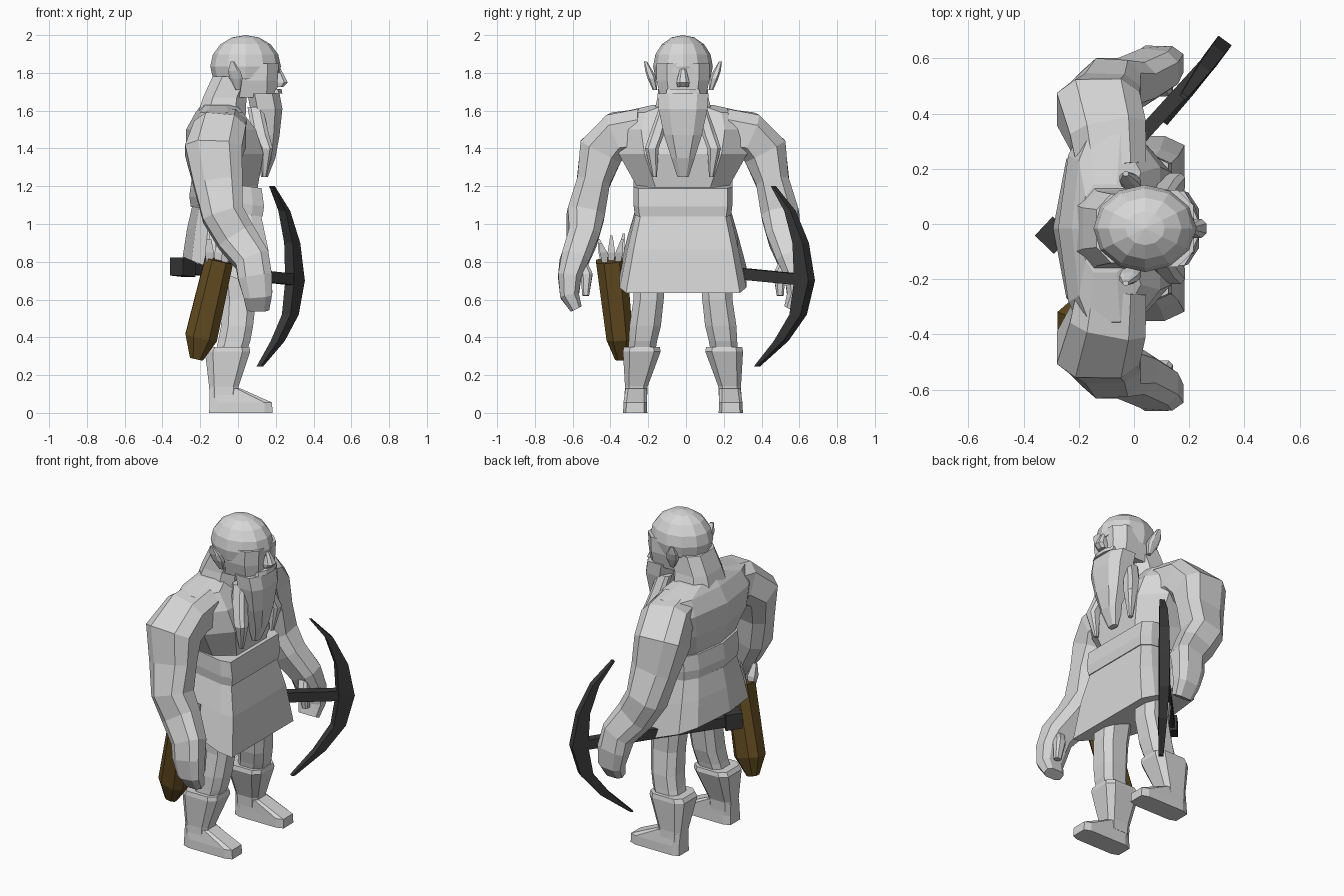
import bpy, bmesh, math
from mathutils import Vector


def material(name, rgb):
    m = bpy.data.materials.new(name)
    m.diffuse_color = (*rgb, 1)
    return m


STONE = material("pale_grey", (0.68, 0.68, 0.68))
DARK = material("dark_iron", (0.04, 0.04, 0.04))
BROWN = material("brown_leather", (0.13, 0.075, 0.016))
X, Y = Vector((1, 0, 0)), Vector((0, 1, 0))
SHIFT = -0.016  # the body sits slightly off centre
# Cross-sections with a ridge along the spine
TRUNK = [(1, -.6), (1, .6), (.4, 1), (-.5, 1), (-.8, .72), (-1, 0), (-.8, -.72), (-.5, -1), (.4, -1)]
KILT = [(1, -.9), (1, .9), (.7, 1), (-.5, 1), (-.8, .75), (-1, 0), (-.8, -.75), (-.5, -1), (.7, -1)]


def loft(name, mat, rings, axes=(X, Y), k=0.55, slopes=None, mirror=False,
         shift=SHIFT, outline=None):
    """Skin chamfered-box rings (x, y, z, half_a, half_b); axes=None follows the path."""
    bm = bmesh.new()
    loops = []
    pts = [Vector(r[:3]) for r in rings]
    if outline is None:
        outline = [(1, -k), (1, k), (k, 1), (-k, 1), (-1, k), (-1, -k), (-k, -1), (k, -1)]
        if k >= 1:
            outline = [(1, -1), (1, 1), (-1, 1), (-1, -1)]
    for i, r in enumerate(rings):
        if axes:
            a, b = axes
        else:
            t = (pts[min(i + 1, len(pts) - 1)] - pts[max(i - 1, 0)]).normalized()
            a = (X - t * X.dot(t)).normalized()
            b = t.cross(a)
        loop = []
        for u, v in outline:
            p = pts[i] + a * u * r[3] + b * v * r[4]
            if slopes:
                p.z += slopes[i] * (p.x - r[0])
            loop.append(bm.verts.new(p))
        loops.append(loop)
    n = len(outline)
    for lo, hi in zip(loops, loops[1:]):
        for j in range(n):
            bm.faces.new((lo[j], lo[(j + 1) % n], hi[(j + 1) % n], hi[j]))
    bm.faces.new(loops[0])
    bm.faces.new(loops[-1])
    bmesh.ops.recalc_face_normals(bm, faces=bm.faces)
    me = bpy.data.meshes.new(name)
    bm.to_mesh(me)
    bm.free()
    me.materials.append(mat)
    ob = bpy.data.objects.new(name, me)
    ob.location.y = shift
    bpy.context.collection.objects.link(ob)
    if mirror:
        mod = ob.modifiers.new("mirror", 'MIRROR')
        mod.use_axis = (False, True, False)
    return ob


# Torso and neck
loft("torso", STONE, [(-.05, 0, 1.10, .15, .24), (-.055, 0, 1.20, .16, .245),
                      (-.07, 0, 1.37, .205, .34), (-.09, 0, 1.50, .185, .37),
                      (-.10, 0, 1.59, .125, .34), (-.10, 0, 1.63, .095, .16)], outline=TRUNK)
loft("neck", STONE, [(-.09, 0, 1.56, .13, .16), (-.07, 0, 1.67, .115, .135),
                     (-.02, 0, 1.78, .115, .125)])

# Arms, from inside the shoulders to the fingertips
loft("arm", STONE, [(-.08, .22, 1.485, .125, .125), (-.095, .34, 1.475, .14, .12),
                    (-.13, .435, 1.385, .15, .12), (-.105, .475, 1.22, .13, .088),
                    (-.08, .515, 1.05, .11, .10), (-.01, .53, .93, .105, .082),
                    (.075, .575, .81, .093, .075), (.09, .60, .72, .09, .062),
                    (.105, .60, .62, .075, .05), (.105, .565, .55, .06, .032)],
     axes=None, mirror=True)
loft("thumb", STONE, [(.08, .56, .84, .03, .03), (.11, .51, .73, .032, .032),
                      (.12, .515, .62, .02, .018)], axes=None, mirror=True)

# Belt and tilted skirt
loft("belt", STONE, [(-.06, 0, 1.065, .19, .255), (-.06, 0, 1.12, .198, .262),
                     (-.06, 0, 1.215, .185, .262)], slopes=[-.14] * 3, outline=KILT)
loft("skirt", STONE, [(-.055, 0, .73, .238, .335), (-.055, 0, .92, .215, .29),
                      (-.06, 0, 1.09, .178, .245)], slopes=[-.40, -.25, -.14], outline=KILT)

# Legs and boots
loft("leg", STONE, [(-.01, .175, .82, .10, .09), (.005, .182, .60, .09, .08),
                    (-.005, .20, .46, .085, .083), (-.02, .212, .38, .085, .075),
                    (-.05, .225, .28, .08, .07)], mirror=True)
loft("boot_shaft", STONE, [(-.075, .25, .08, .075, .06), (-.075, .247, .14, .078, .06),
                           (-.055, .218, .325, .12, .10), (-.05, .218, .35, .11, .095)],
     k=.65, mirror=True)
loft("boot_foot", STONE, [(.015, .253, 0, .168, .064), (.015, .253, .055, .165, .062),
                          (-.07, .248, .13, .082, .056)], k=.75, mirror=True)

# Head
bpy.ops.mesh.primitive_uv_sphere_add(segments=12, ring_count=8, radius=1,
                                     location=(.04, SHIFT, 1.835))
head = bpy.context.object
head.name = "head"
head.scale = (.187, .158, .165)
head.data.materials.append(STONE)
loft("face", STONE, [(.07, 0, 1.67, .135, .12), (.07, 0, 1.76, .14, .14),
                     (.07, 0, 1.85, .145, .14)], k=.6)
loft("brow", STONE, [(.19, .02, 1.81, .03, .012), (.175, .075, 1.825, .035, .013),
                     (.14, .125, 1.825, .03, .012)], axes=(X, Vector((0, 0, 1))),
     k=1, mirror=True)
loft("nose", STONE, [(.215, 0, 1.725, .025, .03), (.225, 0, 1.75, .038, .035),
                     (.205, 0, 1.82, .022, .016)], k=.5)
loft("ear", STONE, [(0, .148, 1.71, .012, .012), (-.01, .165, 1.77, .035, .022),
                    (-.02, .180, 1.81, .032, .02), (-.03, .198, 1.86, .01, .008)],
     mirror=True)

# Beard, moustache and side braids
loft("beard", STONE, [(.135, 0, 1.69, .085, .135), (.15, 0, 1.61, .085, .13),
                      (.15, 0, 1.47, .07, .10), (.15, 0, 1.35, .048, .062),
                      (.14, 0, 1.25, .018, .03)])
loft("moustache", STONE, [(.205, 0, 1.69, .03, .09), (.195, 0, 1.715, .035, .085)], k=.4)
loft("braid", STONE, [(.09, .095, 1.62, .04, .03), (.12, .14, 1.47, .045, .038),
                      (.15, .165, 1.40, .035, .036), (.14, .15, 1.25, .012, .012)],
     mirror=True)

# Pickaxe: curved head, long handle and pommel block
along = Vector((.595, .803, 0))
across = Vector((-.803, .595, 0))
curve = [(.18, 1.20, .004, .014), (.245, 1.07, .012, .024), (.287, .90, .02, .028),
         (.302, .70, .028, .03), (.277, .52, .022, .028), (.21, .38, .018, .024),
         (.115, .245, .006, .014)]
loft("pick_head", DARK, [(x, .665 + 1.35 * (x - .33), z, w / .595, t)
                         for x, z, w, t in curve], axes=(along, across), k=1, shift=0)
side = Vector((-.72, .69, 0))
up = Vector((0, 0, 1))
loft("pick_handle", DARK, [(-.31, -.05, .77, .026, .03), (.30, .62, .705, .026, .03)],
     axes=(side, up), k=1, shift=0)
loft("pick_pommel", DARK, [(-.325, -.075, .775, .048, .048), (-.26, -.006, .768, .048, .048)],
     axes=(side, up), k=1, shift=0)

# Quiver with a bundle of shafts
loft("quiver", BROWN, [(-.22, -.345, .285, .035, .03), (-.195, -.352, .40, .085, .07),
                       (-.10, -.395, .81, .075, .082)], axes=None, k=.5, shift=0)
for i, (dx, dy, top) in enumerate([(-.04, -.035, .92), (.03, -.03, .90), (-.03, .035, .95),
                                   (.035, .03, .92), (0, 0, .94)]):
    loft(f"arrow_{i + 1}", STONE,
         [(-.11 + dx, -.395 + dy, .76, .012, .012),
          (-.10 + dx * 1.3, -.395 + dy * 1.4, .85, .024, .02),
          (-.09 + dx * 1.6, -.395 + dy * 1.9, top, .012, .006)], k=1, shift=0)
